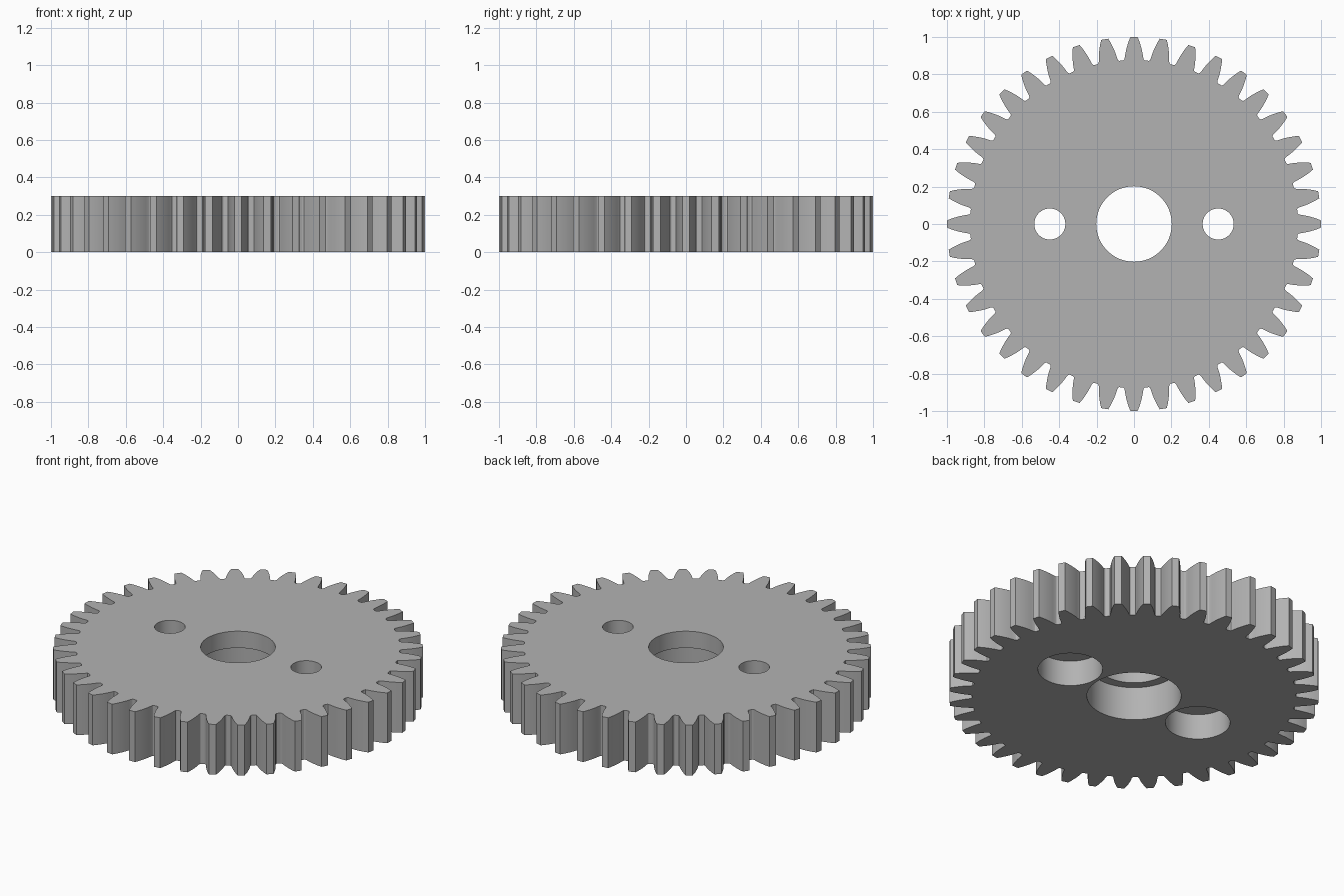
import bpy, bmesh, math

if "Cube" in bpy.data.objects:
    bpy.data.objects.remove(bpy.data.objects["Cube"], do_unlink=True)

TEETH = 40
HEIGHT = 0.3
# half of one tooth, from root to tip: (radius, half width)
FLANK = [(0.876, 0.059), (0.880, 0.053), (0.888, 0.050), (0.905, 0.0475),
         (0.930, 0.0425), (0.952, 0.0365), (0.977, 0.0285), (1.0, 0.019)]

# Plain grey metal
steel = bpy.data.materials.new("grey_metal")
steel.use_nodes = True
grey = (0.45, 0.45, 0.45, 1)
steel.diffuse_color = grey
steel.node_tree.nodes["Principled BSDF"].inputs["Base Color"].default_value = grey

# Toothed disc: one tooth outline repeated around the rim, then extruded
bm = bmesh.new()
rim = []
for t in range(TEETH):
    a = 2 * math.pi * t / TEETH
    tooth = [(r, -w) for r, w in FLANK] + [(r, w) for r, w in reversed(FLANK)]
    for r, w in tooth:
        b = a + math.asin(w / r)
        rim.append(bm.verts.new((r * math.cos(b), r * math.sin(b), 0)))
base = bm.faces.new(rim)
extruded = bmesh.ops.extrude_face_region(bm, geom=[base], use_keep_orig=True)
top = [v for v in extruded["geom"] if isinstance(v, bmesh.types.BMVert)]
bmesh.ops.translate(bm, verts=top, vec=(0, 0, HEIGHT))
bmesh.ops.recalc_face_normals(bm, faces=bm.faces)
mesh = bpy.data.meshes.new("gear_wheel")
bm.to_mesh(mesh)
bm.free()
mesh.materials.append(steel)
gear = bpy.data.objects.new("gear_wheel", mesh)
bpy.context.collection.objects.link(gear)
bpy.context.view_layer.objects.active = gear


def bore(x, radius, z0, z1):
    """Drill a round hole between two heights."""
    bpy.ops.mesh.primitive_cylinder_add(vertices=64, radius=radius, depth=z1 - z0,
                                        location=(x, 0, (z0 + z1) / 2))
    cutter = bpy.context.object
    cutter.data.materials.append(steel)
    bpy.context.view_layer.objects.active = gear
    cut = gear.modifiers.new("bore", "BOOLEAN")
    cut.operation = "DIFFERENCE"
    cut.solver = "EXACT"
    cut.object = cutter
    bpy.ops.object.modifier_apply(modifier=cut.name)
    bpy.data.objects.remove(cutter, do_unlink=True)


# Each hole is narrow on top with a wider recess from below
for x, narrow, wide, depth in [(0, 0.202, 0.255, 0.2),
                               (0.45, 0.083, 0.175, 0.152),
                               (-0.45, 0.083, 0.175, 0.152)]:
    bore(x, narrow, -0.1, HEIGHT + 0.1)
    bore(x, wide, -0.1, depth)

# Smooth flanks and bores, crisp rims
bpy.ops.object.select_all(action="DESELECT")
gear.select_set(True)
bpy.context.view_layer.objects.active = gear
bpy.ops.object.shade_smooth_by_angle(angle=math.radians(30))
